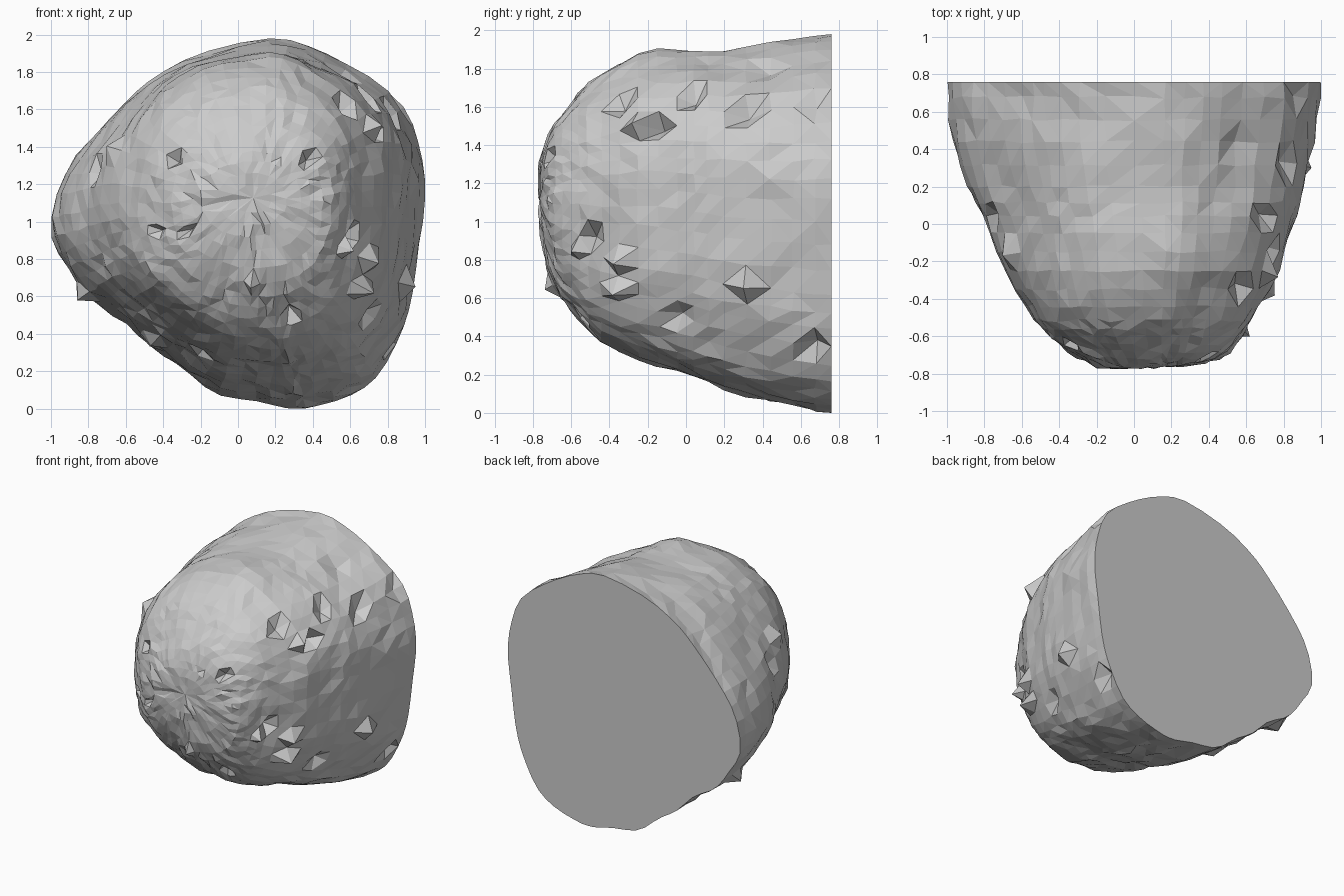
import bpy, bmesh, math, random
from mathutils import Vector, noise

if "Cube" in bpy.data.objects:
    bpy.data.objects.remove(bpy.data.objects["Cube"])

random.seed(4)
SEGS, RINGS = 60, 20

# Outline of the flat back cut (x, z)
OUTLINE = [(.17, 1.98), (.4, 1.93), (.65, 1.8), (.88, 1.62), (.97, 1.4), (1, 1.17), (.97, .9),
           (.93, .6), (.87, .4), (.75, .18), (.6, .07), (.4, .01), (.28, 0), (.1, .04),
           (-.12, .08), (-.3, .22), (-.45, .32), (-.6, .47), (-.78, .58), (-.9, .74),
           (-1, .93), (-.95, 1.2), (-.8, 1.42), (-.6, 1.64), (-.45, 1.77), (-.2, 1.9)]

# Bounds of each slice: y, x min, x max, z min, z max
SLICES = [(.76, -1, 1, 0, 1.98), (.5, -.98, .97, .05, 1.94), (.2, -.89, .91, .12, 1.91),
          (0, -.8, .86, .19, 1.9), (-.25, -.69, .77, .27, 1.87), (-.48, -.56, .65, .4, 1.75),
          (-.6, -.45, .57, .54, 1.63), (-.7, -.33, .48, .71, 1.48), (-.76, -.2, .34, .92, 1.32)]


def sample(points, t, closed=False):
    """Catmull-Rom point at t in 0..1."""
    n = len(points)
    f = t * (n if closed else n - 1)
    i = int(f) if closed else min(int(f), n - 2)
    f -= i
    idx = (lambda k: k % n) if closed else (lambda k: max(0, min(n - 1, k)))
    a, b, c, d = (Vector(points[idx(i + k)]) for k in (-1, 0, 1, 2))
    return b + (c - a) * f * .5 + (2 * a - 5 * b + 4 * c - d) * f * f * .5 \
        + (3 * b - a - 3 * c + d) * f ** 3 * .5


bm = bmesh.new()
rings = []
for r in range(RINGS + 1):
    y, x0, x1, z0, z1 = sample(SLICES, r / RINGS)
    blend = min(1, max(0, (.76 - y) / 1.5)) ** 1.6 * .85
    ring = []
    for s in range(SEGS):
        p = sample(OUTLINE, s / SEGS, True)
        u, v = p[0], (p[1] - .99) / .99
        # ease the angular back outline toward a rounded box at the front
        a = math.atan2(v, u)
        c, sn = math.cos(a), math.sin(a)
        k = (abs(c) ** 2.5 + abs(sn) ** 2.5) ** (-1 / 2.5)
        u, v = u + (c * k - u) * blend, v + (sn * k - v) * blend
        ring.append(bm.verts.new(((x0 + x1) / 2 + u * (x1 - x0) / 2, y,
                                  (z0 + z1) / 2 + v * (z1 - z0) / 2)))
    rings.append(ring)

# Nearly flat front: shrinking rings and a centre point
mid = Vector((.08, -.775, 1.12))
for k in (.68, .36):
    rings.append([bm.verts.new(mid.lerp(v.co, k) + Vector((0, -.006 * k, 0)))
                  for v in rings[RINGS]])
tip = bm.verts.new(mid)

for a, b in zip(rings, rings[1:]):
    for i in range(SEGS):
        j = (i + 1) % SEGS
        bm.faces.new((a[i], a[j], b[j], b[i]))
for i in range(SEGS):
    bm.faces.new((rings[-1][i], rings[-1][(i + 1) % SEGS], tip))
bm.faces.new(rings[0])
bmesh.ops.remove_doubles(bm, verts=bm.verts, dist=.025)
bmesh.ops.recalc_face_normals(bm, faces=bm.faces)
bm.normal_update()

# Rough weathered surface, keeping the back cut planar
skin = [v for v in bm.verts if v.co.y < .74]
normals = {v: v.normal.copy() for v in skin}
for v in skin:
    bump = .022 * noise.noise(v.co * 3.2) + .012 * noise.noise(v.co * 9)
    v.co += normals[v] * bump
    v.co += Vector([random.uniform(-.008, .008) for _ in range(3)])
    v.co.y = max(v.co.y, -.775)

# Chips and shards: front ones at (x, z, push), right side ones at (y, z, push)
FRONT = [(-.8, 1.3, -.07), (-.65, 1.4, .05), (-.35, 1.35, -.06), (-.45, .93, -.05),
         (-.25, .95, -.07), (.05, .65, .05), (.3, .5, -.06), (.35, 1.35, -.05),
         (.56, .88, .08), (.7, .8, .08), (.55, 1.65, -.07), (.7, 1.5, .07), (.85, 1.55, -.07),
         (-.82, .62, .07), (-.45, .4, .05), (-.2, .28, -.06)]
SIDE = [(-.17, 1.5, -.09), (0, 1.65, -.06), (.33, .65, .07), (.38, 1.8, -.05),
        (.68, .4, -.06), (.65, 1.6, -.05), (-.32, .68, .09), (-.5, .9, -.07), (-.05, .5, -.06)]


def chip(a, b, push, axis, ok):
    v = min((v for v in skin if ok(normals[v])),
            key=lambda v: (v.co[axis] - a) ** 2 + (v.co.z - b) ** 2)
    v.co += normals[v] * push


for a, b, p in FRONT:
    chip(a, b, p, 0, lambda n: n.y < -.1)
for a, b, p in SIDE:
    chip(a, b, p, 1, lambda n: n.x > .1)

bmesh.ops.triangulate(bm, faces=bm.faces)
for v in bm.verts:
    v.co.x = max(-1, min(1, v.co.x))
    v.co.z = max(0, v.co.z)
mesh = bpy.data.meshes.new("boulder")
bm.to_mesh(mesh)
bm.free()
bpy.context.collection.objects.link(bpy.data.objects.new("boulder", mesh))
